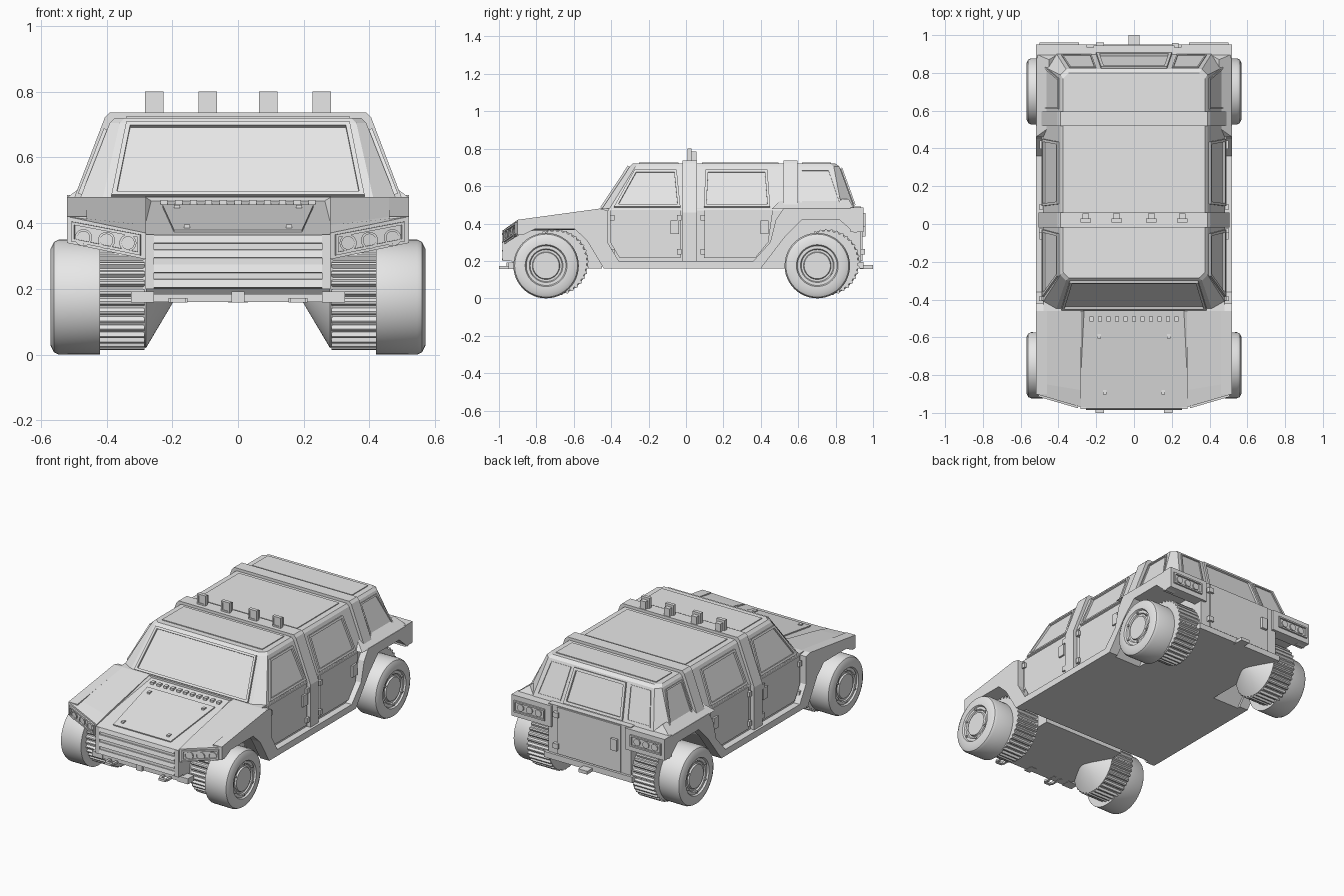
import bpy, bmesh, math
from mathutils import Vector as V

if "Cube" in bpy.data.objects:
    bpy.data.objects.remove(bpy.data.objects["Cube"])

paint = bpy.data.materials.new("plain_grey")
paint.diffuse_color = (0.8, 0.8, 0.8, 1)
paint.use_nodes = True
paint.node_tree.nodes["Principled BSDF"].inputs["Base Color"].default_value = paint.diffuse_color


def finish(name, bm, mirror=False, smooth=False):
    bmesh.ops.recalc_face_normals(bm, faces=bm.faces)
    me = bpy.data.meshes.new(name)
    bm.to_mesh(me)
    bm.free()
    ob = bpy.data.objects.new(name, me)
    bpy.context.collection.objects.link(ob)
    me.materials.append(paint)
    if mirror:
        ob.modifiers.new("mirror", 'MIRROR').use_mirror_merge = False
    if smooth:
        bpy.ops.object.select_all(action='DESELECT')
        ob.select_set(True)
        bpy.context.view_layer.objects.active = ob
        bpy.ops.object.shade_smooth_by_angle(angle=math.radians(35))
    return ob


def loft(name, rings, mirror=False, smooth=False, closed=False):
    """Skin a list of equal rings; cap the ends, or join last to first."""
    bm = bmesh.new()
    vs = [[bm.verts.new(p) for p in r] for r in rings]
    n = len(vs[0])
    pairs = list(zip(vs, vs[1:])) + ([(vs[-1], vs[0])] if closed else [])
    for a, b in pairs:
        for i in range(n):
            bm.faces.new((a[i], a[(i + 1) % n], b[(i + 1) % n], b[i]))
    if not closed:
        bm.faces.new(vs[0])
        bm.faces.new(vs[-1])
    return finish(name, bm, mirror, smooth)


def prism(name, yz, x0, x1, mirror=False):
    return loft(name, [[(x, y, z) for y, z in yz] for x in (x0, x1)], mirror)


def box(name, x0, x1, y0, y1, z0, z1, mirror=False):
    return prism(name, [(y0, z0), (y1, z0), (y1, z1), (y0, z1)], x0, x1, mirror)


def outward(pts):
    n = (pts[1] - pts[0]).cross(pts[2] - pts[1]).normalized()
    return n if n.dot(sum(pts, V()) / len(pts) - V((0, 0, 0.35))) > 0 else -n


def frame(name, pts, w=0.015, h=0.01, mirror=False):
    """Raised rim around a flat outline."""
    pts = [V(p) for p in pts]
    n, inner = outward(pts), []
    for i, p in enumerate(pts):
        a = (pts[i - 1] - p).normalized()
        b = (pts[(i + 1) % len(pts)] - p).normalized()
        inner.append(p + (a + b) * w / max(a.cross(b).length, 0.2))
    lo, hi = n * -0.004, n * h
    rings = [[p + lo for p in pts], [p + hi for p in pts],
             [p + hi for p in inner], [p + lo for p in inner]]
    return loft(name, rings, mirror, closed=True)


def plate(name, pts, h=0.007, mirror=False):
    pts = [V(p) for p in pts]
    n = outward(pts)
    return loft(name, [[p - n * 0.004 for p in pts], [p + n * h for p in pts]], mirror)


def disc(r, cy, cz, x, n=48, teeth=0.0):
    out = []
    for i in range(n):
        a, q = 2 * math.pi * i / n, r - (teeth if i % 4 > 1 else 0)
        out.append((x, cy + q * math.cos(a), cz + q * math.sin(a)))
    return out


def side(y, z):
    return (0.48 - max(0, z - 0.48) * 0.396, y, z)


# central hull, cabin floor and rear deck
prism("centre_hull", [(-.97, .365), (-.49, .462), (-.45, .47), (-.45, .16), (-.90, .16),
                      (-.935, .20), (-.975, .23)], -.28, .28)
box("rear_hull", -.28, .28, .3, .935, .16, .49)
prism("cabin_lower", [(-.46, .48), (-.46, .38), (-.53, .32), (-.42, .16), (.38, .16), (.52, .33),
                      (.56, .42), (.92, .42), (.92, .48)], -.48, .48)

# greenhouse with chamfered corners
def ring(z, x, y0, y1, c, d):
    h = [(x - c, y0), (x, y0 + d), (x, y1 - c), (x - c, y1)]
    return [(a, b, z) for a, b in h] + [(-a, b, z) for a, b in reversed(h)]


loft("greenhouse", [ring(.47, .483, -.455, .905, .07, .04), ring(.705, .39, -.30, .82, .03, .03),
                    ring(.72, .375, -.285, .80, .03, .03)])

# outer side frame wrapping both arches and the sill
prism("side_frame", [(-.90, .42), (-.46, .48), (-.42, .47), (-.42, .30), (-.36, .20), (.36, .20),
                     (.45, .30), (.48, .42), (.52, .48), (.93, .48), (.94, .36), (.90, .35),
                     (.82, .42), (.62, .42), (.53, .33), (.40, .16), (-.44, .16), (-.53, .31),
                     (-.60, .375), (-.80, .375), (-.87, .34), (-.90, .34)], .46, .52, True)
loft("rear_shoulder", [[(.52, y, .478), (.45, y + dy, .53), (.40, y, .478)]
                       for y, dy in ((.46, .05), (.90, -.03))], True)

# front fenders
def fender(yi, yo, bi, bo, ti, to):
    return [(.28, yi, bi), (.52, yo, bo), (.52, yo, to), (.28, yi, ti)]


loft("front_fender", [fender(-.97, -.90, .29, .34, .37, .42),
                      fender(-.88, -.84, .36, .37, .394, .428),
                      fender(-.46, -.46, .37, .37, .48, .48)], True)
loft("hood_shoulder", [[(.285, -.965, .36), (.28, -.965, .36), (.285, -.965, .372)],
                       [(.285, -.46, .45), (.235, -.46, .45), (.285, -.46, .481)]], True)

# headlights: sloped frame and three round lamps each
def nose(x, z):
    return (x, -.97 + (x - .28) * .292, z)


frame("headlight_frame", [nose(.295, .302), nose(.505, .345), nose(.505, .405), nose(.295, .365)],
      .009, .01, True)
for i, x in enumerate((.335, .40, .47)):
    c = V(nose(x, .34 + (x - .335) * .12))
    rings = [[c + V((r * math.cos(t), .292 * r * math.cos(t) - d, r * math.sin(t)))
              for t in [k * math.pi / 10 for k in range(20)]]
             for r, d in ((.026, -.005), (.026, .007), (.019, .007), (.019, .002))]
    loft(f"headlamp_{i}", rings, True)

# grille bars, bumper, tow hooks
for i in range(4):
    z = .352 - i * .045
    prism(f"grille_bar_{i}", [(-.95, z + .016), (-.978, z + .012), (-.985, z - .012), (-.95, z - .016)],
          -.255, .255)
box("grille_cheek", .255, .282, -.98, -.94, .20, .365, True)
box("front_bumper", -.26, .26, -.945, -.88, .16, .185)
box("bumper_end", .255, .325, -.95, -.89, .158, .192, True)
box("bumper_centre_tab", -.02, .02, -.96, -.90, .158, .192)
for x in (.16, .205):
    box("tow_hook_side", x - .007, x + .007, -.985, -.90, .158, .172, True)
box("tow_hook_tip", .16, .205, -1.0, -.982, .158, .172, True)
box("front_steering_arm", .25, .42, -.77, -.73, .19, .215, True)

# hood panel, latches, vents
def hood(x, y):
    return (x, y, .365 + (y + .97) * .202)


plate("hood_panel", [hood(-.23, -.55), hood(.23, -.55), hood(.195, -.93), hood(-.195, -.93)], .007)
for x, y in ((.185, -.595), (.155, -.89)):
    z = hood(x, y)[2]
    box("hood_latch", x - .009, x + .009, y - .012, y + .012, z, z + .015, True)
for i in range(11):
    x = -.225 + i * .045
    box(f"hood_vent_{i}", x - .011, x + .011, -.515, -.49, .45, .471)

# windscreen
def screen(x, z):
    return (x, -.455 + (z - .47) * .66, z)


frame("windscreen_frame", [screen(-.385, .48), screen(.385, .48), screen(.34, .703), screen(-.34, .703)],
      .014, .012)

# doors and side windows
frame("front_window", [side(-.385, .487), side(-.03, .487), side(-.05, .685), side(-.275, .685)],
      .014, .01, True)
frame("rear_window", [side(.095, .487), side(.45, .487), side(.435, .685), side(.105, .685)],
      .014, .01, True)
frame("quarter_window", [side(.61, .50), side(.835, .50), side(.77, .69), side(.61, .69)], .01, .006, True)
plate("front_door", [side(-.405, .472), side(-.03, .472), side(-.03, .215), side(-.355, .215),
                     side(-.405, .30)], .009, True)
plate("rear_door", [side(.095, .472), side(.465, .472), side(.44, .30), side(.37, .215),
                    side(.095, .215)], .009, True)
for y in (-.06, .42):
    box("door_handle", .47, .50, y - .022, y + .022, .345, .415, True)
for y in (-.035, .09, -.395):
    for z in (.25, .43):
        box("door_hinge", .47, .502, y - .012, y + .012, z - .015, z + .015, True)

# roof bars following the cabin section
def band(y, w, base):
    h = [(.505, base), (.505, .46), (.405, .722), (.39, .737)]
    return [(x, y, z) for x, z in h] + [(-x, y, z) for x, z in reversed(h)]


loft("middle_roof_bar", [band(-.018, 0, .17), band(.06, 0, .17)])
loft("rear_roof_bar", [band(.52, 0, .44), band(.595, 0, .44)])
for name, y0, y1 in (("front", -.25, -.04), ("middle", .085, .495), ("rear", .62, .775)):
    plate(f"{name}_roof_panel", [(-.34, y0, .72), (.34, y0, .72), (.34, y1, .72), (-.34, y1, .72)], .005)

# roof lamps
for i, x in enumerate((-.255, -.092, .092, .255)):
    box(f"roof_lamp_{i}", x - .028, x + .028, .012, .03, .735, .80)
    box(f"roof_lamp_back_{i}", x - .018, x + .018, .03, .055, .735, .785)
    frame(f"roof_lamp_rim_{i}", [(x - .028, .012, .737), (x + .028, .012, .737),
                                 (x + .028, .012, .80), (x - .028, .012, .80)], .009, .014)

# tailgate
def tail(x, z):
    return (x, .905 - max(0, z - .47) * .362, z)


frame("tailgate_window", [tail(-.20, .495), tail(.20, .495), tail(.175, .695), tail(-.175, .695)], .016, .012)
frame("rear_corner_panel", [tail(.225, .50), tail(.385, .50), tail(.34, .69), tail(.20, .69)], .008, .005, True)
plate("tailgate", [(-.215, .935, .20), (.215, .935, .20), (.215, .935, .485), (-.215, .935, .485)], .009)
box("tailgate_handle", -.20, -.16, .93, .96, .33, .40)
for z in (.25, .44):
    box("tailgate_hinge", .20, .235, .93, .957, z - .015, z + .015)

# rear lamp boxes
box("rear_lamp_box", .25, .52, .88, .95, .355, .485, True)
frame("rear_lamp_rim", [(.29, .95, .385), (.50, .95, .385), (.50, .95, .455), (.29, .95, .455)], .009, .01, True)
for x in (.335, .395, .455):
    loft("rear_lamp", [[(x + .021 * math.cos(k * math.pi / 8), y, .42 + .021 * math.sin(k * math.pi / 8))
                        for k in range(16)] for y in (.945, .957)], True)

# rear bumper and hitch
box("rear_bumper", -.30, .30, .90, .95, .16, .195)
box("tow_hitch", -.03, .03, .93, 1.0, .158, .178)

# wheels: smooth outer tyre, ribbed inner tyre with a conical hub
for end, y in (("front", -.748), ("rear", .702)):
    z = .175
    prof = [(.42, .174), (.545, .175), (.560, .168), (.570, .148), (.570, .112),
            (.560, .106), (.560, .090), (.553, .085), (.553, .074), (.562, .070)]
    loft(f"{end}_tyre", [disc(r, y, z, x) for x, r in prof], True, True)
    ty, tz = y + .05, z + .017
    loft(f"{end}_tread", [disc(.178, ty, tz, .43, 144, .012), disc(.178, ty, tz, .285, 144, .012)], True)
    loft(f"{end}_inner_hub", [disc(.166, ty, tz, .29), disc(.172, ty, tz, .28), disc(.02, ty, tz, .19)], True, True)
    for k in range(6):
        a = k * math.pi / 3 + math.pi / 6
        by, bz = y + .095 * math.cos(a), z + .095 * math.sin(a)
        loft(f"{end}_wheel_bolt_{k}", [disc(.007, by, bz, x, 8) for x in (.55, .568)], True)
